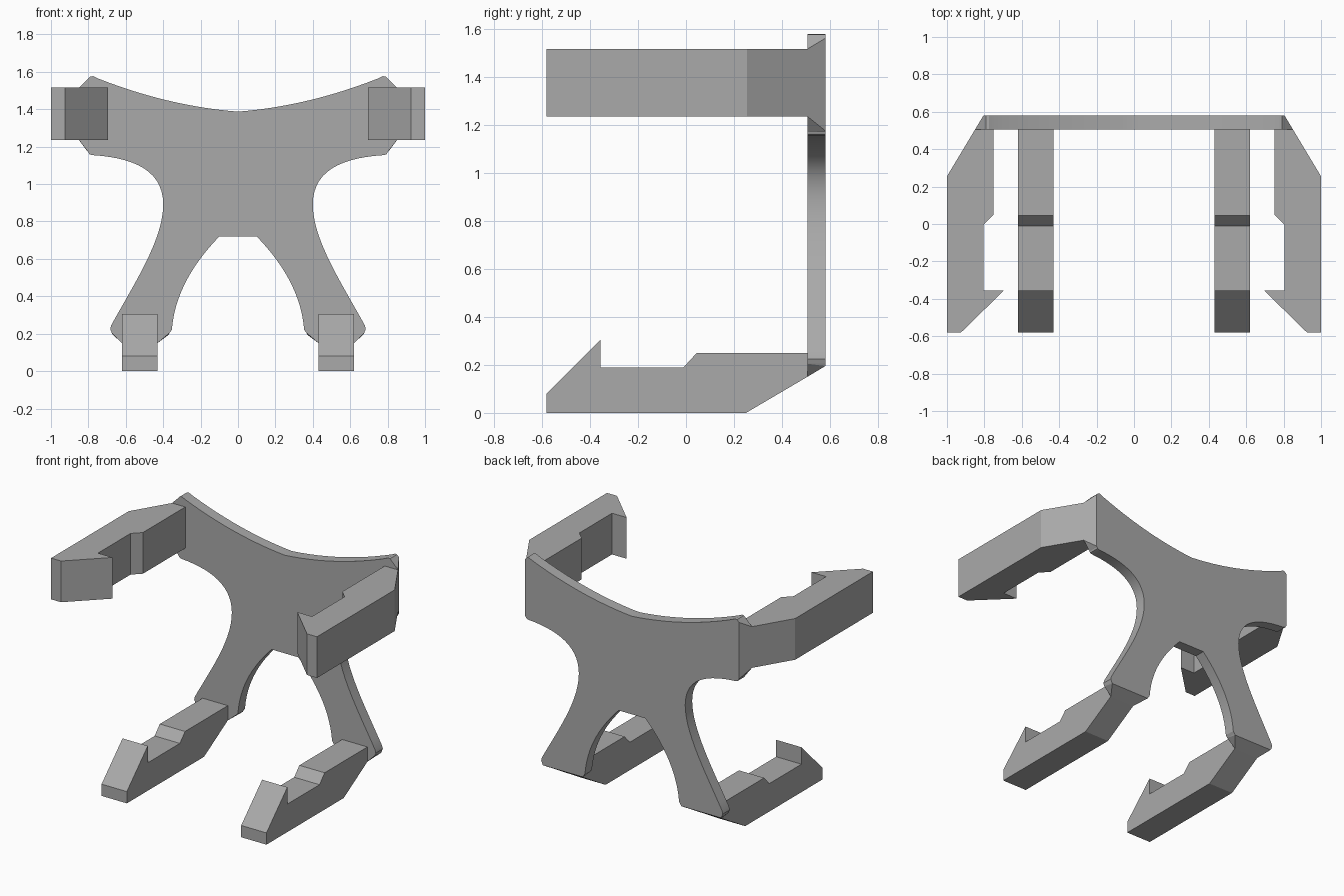
import bpy, bmesh
from mathutils import Vector

cube = bpy.data.objects.get("Cube")
if cube:
    bpy.data.objects.remove(cube, do_unlink=True)

GREY = (0.4, 0.4, 0.4, 1)
mat = bpy.data.materials.new("grey plastic")
mat.use_nodes = True
mat.diffuse_color = GREY
mat.node_tree.nodes["Principled BSDF"].inputs["Base Color"].default_value = GREY

BACK, FRONT = 0.58, 0.505   # plate faces along y


def finish(bm, name, smooth=False):
    bmesh.ops.recalc_face_normals(bm, faces=bm.faces)
    me = bpy.data.meshes.new(name)
    bm.to_mesh(me)
    bm.free()
    me.materials.append(mat)
    ob = bpy.data.objects.new(name, me)
    bpy.context.collection.objects.link(ob)
    if smooth:
        bpy.ops.object.select_all(action='DESELECT')
        ob.select_set(True)
        bpy.context.view_layer.objects.active = ob
        bpy.ops.object.shade_smooth_by_angle(angle=0.5)
    return ob


def prism(name, points, offset, smooth=False):
    """Extrude a closed outline of 3D points along an offset."""
    bm = bmesh.new()
    face = bm.faces.new([bm.verts.new(p) for p in points])
    new = bmesh.ops.extrude_face_region(bm, geom=[face], use_keep_orig=True)
    verts = [v for v in new["geom"] if isinstance(v, bmesh.types.BMVert)]
    bmesh.ops.translate(bm, verts=verts, vec=offset)
    return finish(bm, name, smooth)


def hull(name, points):
    bm = bmesh.new()
    for p in points:
        bm.verts.new(p)
    bmesh.ops.convex_hull(bm, input=bm.verts[:])
    bmesh.ops.dissolve_limit(bm, angle_limit=0.01, verts=bm.verts[:], edges=bm.edges[:])
    return finish(bm, name)


def bezier(a, b, c, d, steps=14):
    a, b, c, d = (Vector(p) for p in (a, b, c, d))
    pts = []
    for i in range(steps + 1):
        t = i / steps
        u = 1 - t
        pts.append(tuple(a*u**3 + b*3*u*u*t + c*3*u*t*t + d*t**3))
    return pts


# Back plate: half outline from top centre to the arch, then mirrored
half = [(x, 1.387 + 0.08*x + 0.21*x*x) for x in (0.75 * i / 12 for i in range(13))]
half += [(0.775, 1.577), (0.79, 1.575), (0.8, 1.565), (0.8, 1.17), (0.795, 1.16)]
half += bezier((0.78, 1.155), (0.55, 1.14), (0.4, 1.07), (0.4, 0.89))
half += bezier((0.4, 0.89), (0.4, 0.7), (0.56, 0.46), (0.678, 0.245))[1:]
half += [(0.683, 0.225), (0.675, 0.205), (0.365, 0.205), (0.354, 0.22)]
half += bezier((0.353, 0.23), (0.335, 0.42), (0.235, 0.58), (0.1, 0.72))
outline = half + [(-x, z) for x, z in reversed(half[1:])]
prism("back_plate", [(x, FRONT, z) for x, z in outline], (0, BACK - FRONT, 0), True)

# Hooked arm seen from above, and hooked foot seen from the side
ARM = [(0.85, FRONT), (1, 0.255), (1, -0.58), (0.925, -0.58), (0.695, -0.355),
       (0.805, -0.355), (0.805, -0.005), (0.75, 0.05), (0.75, FRONT)]
FOOT = [(FRONT, 0.15), (0.25, 0), (-0.58, 0), (-0.58, 0.08), (-0.355, 0.305),
        (-0.355, 0.19), (-0.01, 0.19), (0.045, 0.25), (FRONT, 0.25)]

for side, s in (("left", 1), ("right", -1)):
    prism(side + "_arm", [(s*x, y, 1.235) for x, y in ARM], (0, 0, 0.28))
    prism(side + "_foot", [(s*0.43, y, z) for y, z in FOOT], (s*0.19, 0, 0))
    # Tapered joints between the plate and its arms and feet
    hull(side + "_arm_joint",
         [(s*0.8, y, z) for y in (FRONT, BACK) for z in (1.17, 1.565)]
         + [(s*0.805, BACK, z) for z in (1.175, 1.56)]
         + [(s*0.85, FRONT, z) for z in (1.235, 1.515)])
    hull(side + "_foot_joint",
         [(s*x, y, 0.205) for y in (FRONT, BACK) for x in (0.365, 0.675)]
         + [(s*x, BACK, 0.195) for x in (0.37, 0.67)]
         + [(s*x, FRONT, 0.15) for x in (0.43, 0.62)])
